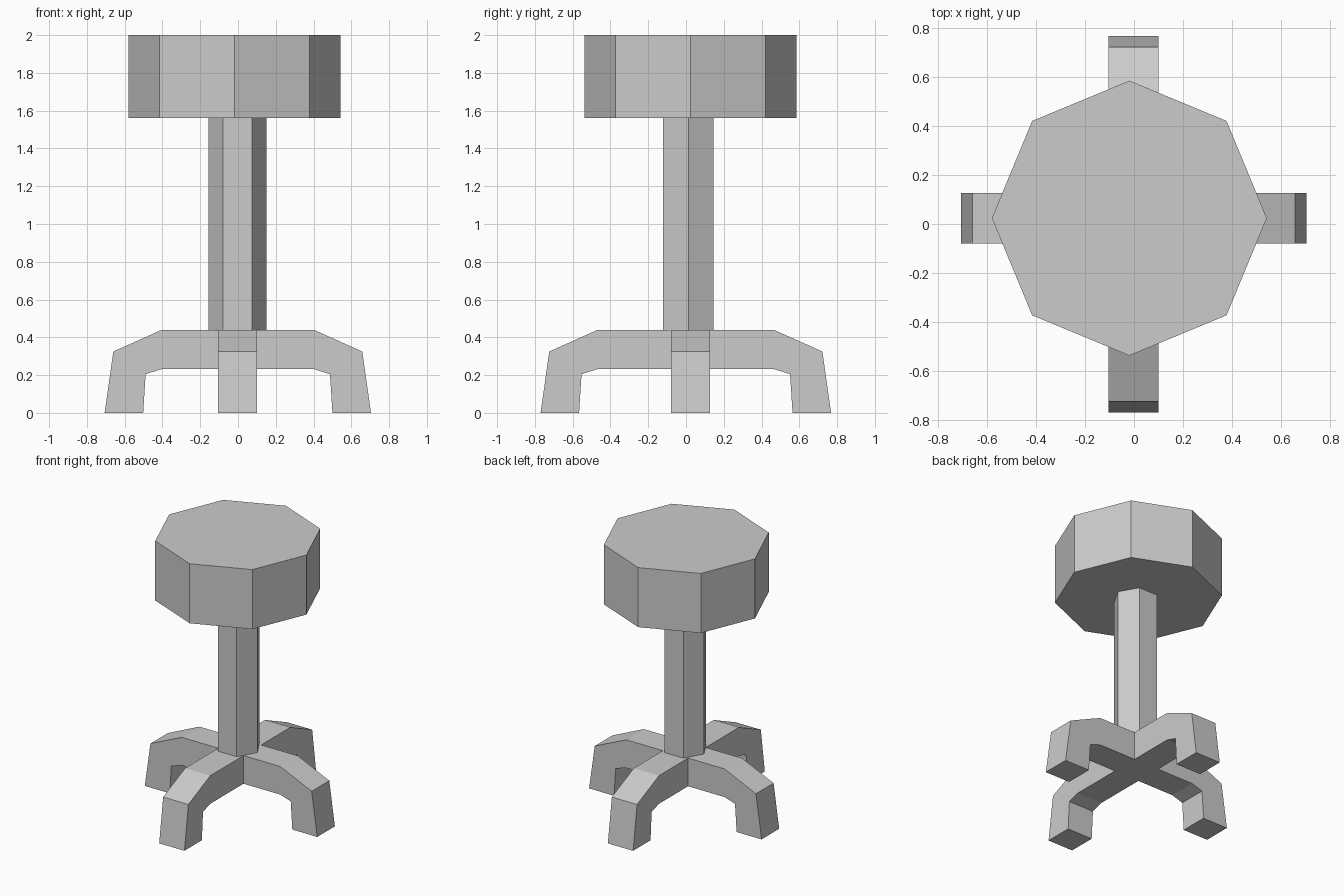
import bpy, bmesh, math
from mathutils import Vector

if "Cube" in bpy.data.objects:
    bpy.data.objects.remove(bpy.data.objects["Cube"])


def add_object(name, bm):
    bmesh.ops.recalc_face_normals(bm, faces=bm.faces)
    mesh = bpy.data.meshes.new(name)
    bm.to_mesh(mesh)
    bm.free()
    obj = bpy.data.objects.new(name, mesh)
    bpy.context.collection.objects.link(obj)
    return obj


def prism(name, sides, radius, center, z0, z1):
    bm = bmesh.new()
    ring = [bm.verts.new((center[0] + radius * math.cos(2 * math.pi * i / sides),
                          center[1] + radius * math.sin(2 * math.pi * i / sides), z0))
            for i in range(sides)]
    base = bm.faces.new(ring)
    top = bmesh.ops.extrude_face_region(bm, geom=[base], use_keep_orig=True)["geom"]
    bmesh.ops.translate(bm, vec=(0, 0, z1 - z0),
                        verts=[g for g in top if isinstance(g, bmesh.types.BMVert)])
    return add_object(name, bm)


# Octagonal seat and hexagonal post
prism("seat", 8, 0.561, (-0.019, 0.024), 1.56, 2.0)
prism("post", 6, 0.153, (-0.003, 0.012), 0.44, 1.56)

# Four-legged base: each leg is a bent square bar growing from a shared hub
HUB = Vector((-0.002, 0.023))
HALF = 0.103


def add_leg(bm, direction, reach):
    d = Vector(direction)
    side = Vector((-d.y, d.x))
    start = HUB.dot(d) + HALF
    # (outer distance, outer z, inner distance, inner z) per station
    stations = [(start, 0.44, start, 0.232),
                (reach - 0.303, 0.44, reach - 0.303, 0.232),
                (reach - 0.046, 0.325, reach - 0.217, 0.205),
                (reach, 0.0, reach - 0.204, 0.0)]
    across = HUB.dot(side)
    rings = []
    for ro, zo, ri, zi in stations:
        ring = []
        for r, z, s in ((ro, zo, -HALF), (ro, zo, HALF), (ri, zi, HALF), (ri, zi, -HALF)):
            p = d * r + side * (across + s)
            ring.append(bm.verts.new((p.x, p.y, z)))
        rings.append(ring)
    for a, b in zip(rings, rings[1:]):
        for i in range(4):
            j = (i + 1) % 4
            bm.faces.new((a[i], a[j], b[j], b[i]))
    bm.faces.new(rings[-1])  # foot


bm = bmesh.new()
for direction, reach in (((1, 0), 0.704), ((-1, 0), 0.706), ((0, 1), 0.768), ((0, -1), 0.77)):
    add_leg(bm, direction, reach)

# Hub top and bottom close the gap between the legs
for z in (0.44, 0.232):
    bm.faces.new([bm.verts.new((HUB.x + sx * HALF, HUB.y + sy * HALF, z))
                  for sx, sy in ((-1, -1), (1, -1), (1, 1), (-1, 1))])
bmesh.ops.remove_doubles(bm, verts=bm.verts, dist=0.0005)
add_object("base_legs", bm)
